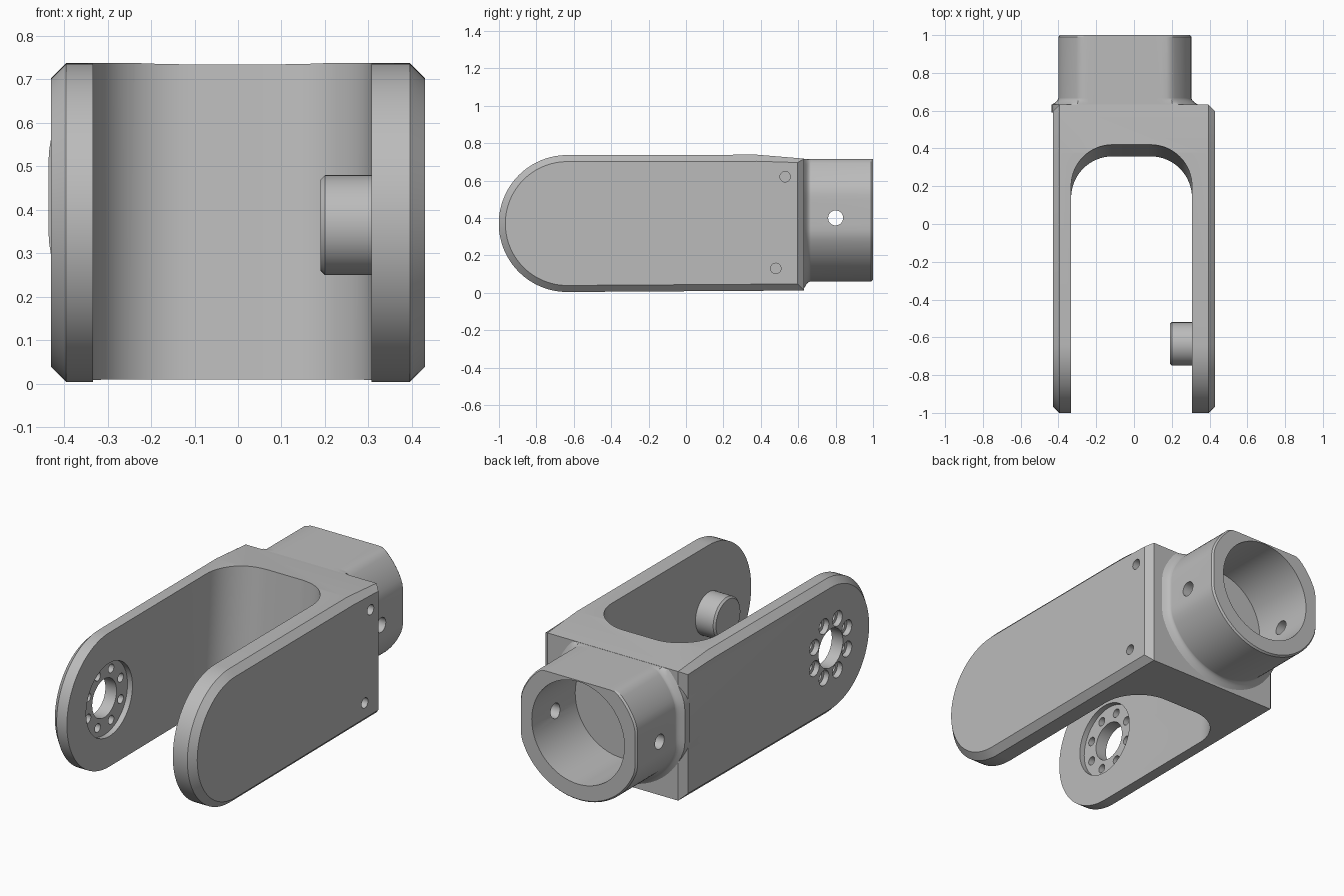
import bpy, bmesh, math
from math import sin, cos, pi, radians
from mathutils import Vector, Matrix

cube = bpy.data.objects.get("Cube")
if cube:
    bpy.data.objects.remove(cube)

GREY = (0.5, 0.5, 0.5, 1)
metal = bpy.data.materials.new("plain grey metal")
metal.use_nodes = True
metal.diffuse_color = GREY
metal.node_tree.nodes["Principled BSDF"].inputs["Base Color"].default_value = GREY

PIVOT = Vector((0, -0.635, 0.37))      # y, z of the arm pivot
SOCKET = Vector((-0.048, 0, 0.43))     # x, z of the socket axis


def loft(name, rings):
    """Closed solid through rings that share one point count."""
    bm = bmesh.new()
    loops = [[bm.verts.new(p) for p in ring] for ring in rings]
    bm.faces.new(loops[0])
    bm.faces.new(loops[-1])
    for a, b in zip(loops, loops[1:]):
        for i in range(len(a)):
            j = (i + 1) % len(a)
            bm.faces.new((a[i], a[j], b[j], b[i]))
    bmesh.ops.recalc_face_normals(bm, faces=bm.faces)
    mesh = bpy.data.meshes.new(name)
    bm.to_mesh(mesh)
    bm.free()
    mesh.materials.append(metal)
    obj = bpy.data.objects.new(name, mesh)
    bpy.context.collection.objects.link(obj)
    return obj


def disc_x(x, y, z, r, n):
    return [(x, y + r * cos(2 * pi * i / n), z + r * sin(2 * pi * i / n)) for i in range(n)]


def rod_x(name, x0, x1, y, z, r, n=32):
    return loft(name, [disc_x(x, y, z, r, n) for x in (x0, x1)])


def combine(obj, other, operation):
    """Bake one boolean and drop the helper."""
    other.hide_render = True
    mod = obj.modifiers.new("cut", "BOOLEAN")
    mod.operation, mod.solver, mod.object = operation, "EXACT", other
    graph = bpy.context.evaluated_depsgraph_get()
    graph.update()
    mesh = bpy.data.meshes.new_from_object(obj.evaluated_get(graph))
    obj.modifiers.clear()
    obj.data = mesh
    bpy.data.objects.remove(other)


def smooth(obj):
    bpy.ops.object.select_all(action="DESELECT")
    obj.select_set(True)
    bpy.context.view_layer.objects.active = obj
    bpy.ops.object.shade_smooth_by_angle(angle=radians(25))


# Fork body: side outline with round arm ends, chamfered on both outer sides
def side_outline(x, inset):
    r = 0.366 - inset
    arc = [radians(90 + 180 * i / 48) for i in range(49)]
    pts = [(x, PIVOT.y + r * cos(a), PIVOT.z + r * sin(a)) for a in arc]
    back = 0.632 - inset
    pts += [(x, back, 0.012 + inset), (x, back, 0.717 - inset * 0.6), (x, 0.38, 0.738 - inset)]
    return pts


CH = 0.035
yoke = loft("yoke", [side_outline(-0.43, CH), side_outline(-0.43 + CH, 0),
                     side_outline(0.43 - CH, 0), side_outline(0.43, CH)])


# Socket: round collar flattened on the top and both sides, flared at its root
def collar_ring(y, grow):
    pts, k, n = [], 0.004, 96
    for i in range(n):
        a = 2 * pi * i / n
        limits = [0.37 + grow]
        for flat, toward in ((0.353 + grow, abs(cos(a))), (0.286, sin(a))):
            if toward > 0.3:
                limits.append(flat / toward)
        low = min(limits)
        r = low - k * math.log(sum(math.exp((low - v) / k) for v in limits))
        pts.append((SOCKET.x + r * cos(a), y, SOCKET.z + r * sin(a)))
    return pts


FILLET = 0.035
rings = [collar_ring(0.59, FILLET)]
for i in range(6):
    t = radians(90 * i / 5)
    rings.append(collar_ring(0.632 + FILLET * sin(t) , FILLET * (1 - sin(t)) ** 2))
rings += [collar_ring(0.99, 0), collar_ring(1.0, -0.008)]
combine(yoke, loft("socket", rings), "UNION")


# Fork gap: rounded slot with a leaning end wall
def slot_ring(z):
    left, right, r = -0.333, 0.307, 0.22
    end = 0.42 + 0.085 * (z - 0.735)
    pts = [(left, -1.3, z), (right, -1.3, z)]
    for cx, start in ((right - r, 0), (left + r, 90)):
        for i in range(17):
            a = radians(start + 90 * i / 16)
            pts.append((cx + r * cos(a), end - r + r * sin(a), z))
    return pts


combine(yoke, loft("slot_cutter", [slot_ring(-0.2), slot_ring(1.0)]), "DIFFERENCE")

# Socket bore and cross hole
bore = [[(SOCKET.x + 0.28 * cos(2 * pi * i / 64), y, SOCKET.z + 0.28 * sin(2 * pi * i / 64))
         for i in range(64)] for y in (0.625, 1.2)]
combine(yoke, loft("bore_cutter", bore), "DIFFERENCE")
combine(yoke, rod_x("cross_hole_cutter", -0.6, 0.6, 0.8, 0.4, 0.04), "DIFFERENCE")

# Bearing seat on the right arm: inner recess, centre hole, ring of counterbored holes
combine(yoke, rod_x("recess_cutter", -0.363, -0.2, PIVOT.y, PIVOT.z, 0.2, 64), "DIFFERENCE")
combine(yoke, rod_x("centre_cutter", -0.6, -0.2, PIVOT.y, PIVOT.z, 0.105, 48), "DIFFERENCE")
for i in range(8):
    a = radians(22.5 + 45 * i)
    y, z = PIVOT.y + 0.152 * cos(a), PIVOT.z + 0.152 * sin(a)
    bolt = loft("bolt_cutter", [disc_x(x, y, z, r, 20) for x, r in
                                ((-0.6, 0.042), (-0.4, 0.042), (-0.399, 0.024), (-0.3, 0.024))])
    combine(yoke, bolt, "DIFFERENCE")

# Blind screw holes on the left side
for y, z in ((0.53, 0.62), (0.48, 0.13)):
    combine(yoke, rod_x("screw_cutter", 0.3, 0.6, y, z, 0.028, 24), "DIFFERENCE")
smooth(yoke)

# Pivot pin inside the left arm
pin = loft("pivot_pin", [disc_x(x, PIVOT.y, PIVOT.z - 0.005, r, 48) for x, r in
                         ((0.19, 0.105), (0.2, 0.115), (0.32, 0.115))])
smooth(pin)
